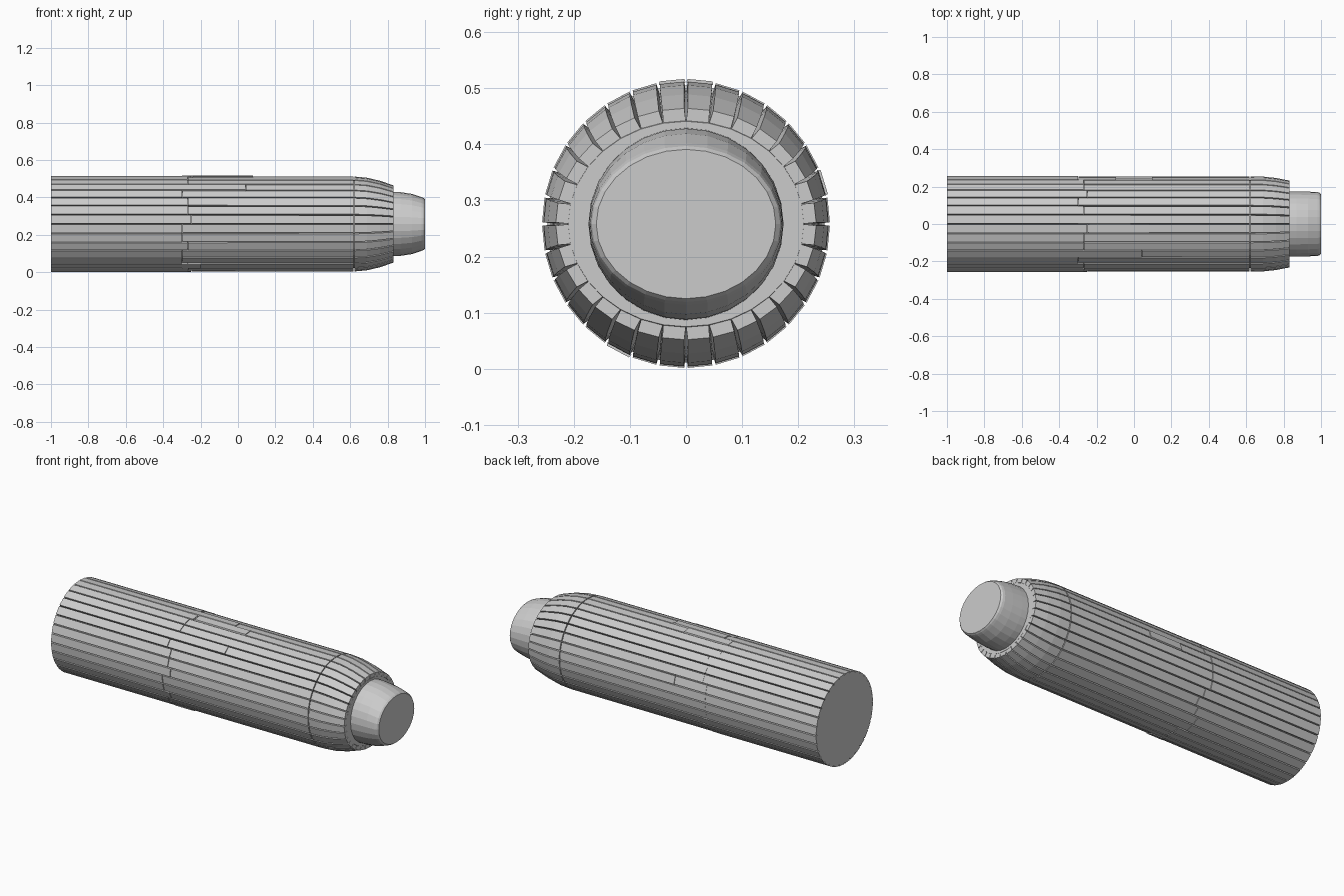
import bpy, bmesh, math, random

if "Cube" in bpy.data.objects:
    bpy.data.objects.remove(bpy.data.objects["Cube"])

random.seed(4)
N = 32
CZ = 0.258
PITCH = 2 * math.pi / N

grey = bpy.data.materials.new("plain_grey")
grey.diffuse_color = (0.6, 0.6, 0.6, 1)
grey.use_nodes = True
grey.node_tree.nodes["Principled BSDF"].inputs["Base Color"].default_value = grey.diffuse_color


def finish(bm, name):
    bmesh.ops.recalc_face_normals(bm, faces=bm.faces)
    me = bpy.data.meshes.new(name)
    bm.to_mesh(me)
    bm.free()
    me.materials.append(grey)
    ob = bpy.data.objects.new(name, me)
    bpy.context.collection.objects.link(ob)
    return ob


def point(x, a, ry, rz):
    return (x, ry * math.sin(a), CZ + rz * math.cos(a))


def loft(bm, rings):
    # join equal vertex loops and cap both ends
    vs = [[bm.verts.new(p) for p in r] for r in rings]
    n = len(vs[0])
    for r0, r1 in zip(vs, vs[1:]):
        for k in range(n):
            bm.faces.new((r0[k], r0[(k + 1) % n], r1[(k + 1) % n], r1[k]))
    bm.faces.new(vs[0])
    bm.faces.new(vs[-1][::-1])


def lathe(name, profile, sides):
    bm = bmesh.new()
    loft(bm, [[point(x, 2 * math.pi * k / sides, ry, rz) for k in range(sides)]
              for x, ry, rz in profile])
    return finish(bm, name)


def stave(bm, i, profile, depth, gap=0.0032):
    # a plank with a wedge-shaped slot on either side
    a0, a1 = i * PITCH, (i + 1) * PITCH
    rings = []
    for x, ry, rz in profile:
        g = gap / ry
        rings.append([point(x, a0 + g, ry, rz), point(x, a1 - g, ry, rz),
                      point(x, a1 - g * 0.2, ry - depth, rz - depth),
                      point(x, a0 + g * 0.2, ry - depth, rz - depth)])
    loft(bm, rings)


# solid core, visible in the slots
lathe("core", [(-1, 0.247, 0.247), (-0.99, 0.238, 0.238), (0.62, 0.236, 0.236),
               (0.70, 0.230, 0.226), (0.77, 0.222, 0.208), (0.832, 0.210, 0.183)], N)

# elliptical neck, flattening towards its end
lathe("neck", [(0.80, 0.174, 0.172), (0.87, 0.174, 0.170), (0.93, 0.173, 0.161),
               (0.98, 0.171, 0.144), (0.992, 0.168, 0.139), (1.0, 0.160, 0.133)], 28)

# rear, front and tip staves with slightly staggered joints
rear, front, tip = bmesh.new(), bmesh.new(), bmesh.new()
for i in range(N):
    joint = -0.27 + random.choice((-0.03, 0.0, 0.02))
    if i == 28:
        joint = 0.04
    stave(rear, i, [(-1, 0.2565, 0.2565), (joint, 0.2565, 0.2565)], 0.02)
    stave(front, i, [(joint + 0.002, 0.2545, 0.2545), (0.618, 0.2545, 0.2535)], 0.02)
    stave(tip, i, [(0.623, 0.2545, 0.2535), (0.69, 0.2535, 0.2475),
                   (0.76, 0.246, 0.231), (0.832, 0.232, 0.206)], 0.022)
finish(rear, "rear_staves")
finish(front, "front_staves")
finish(tip, "tip_staves")

# thin raised repair plates on a few staves
plates = bmesh.new()
for i, x0, x1 in ((0, -0.3, -0.02), (31, -0.24, 0.08), (6, -0.1, 0.1), (18, -0.3, -0.2)):
    stave(plates, i, [(x0, 0.2585, 0.2585), (x1, 0.2585, 0.2585)], 0.006)
finish(plates, "repair_plates")
